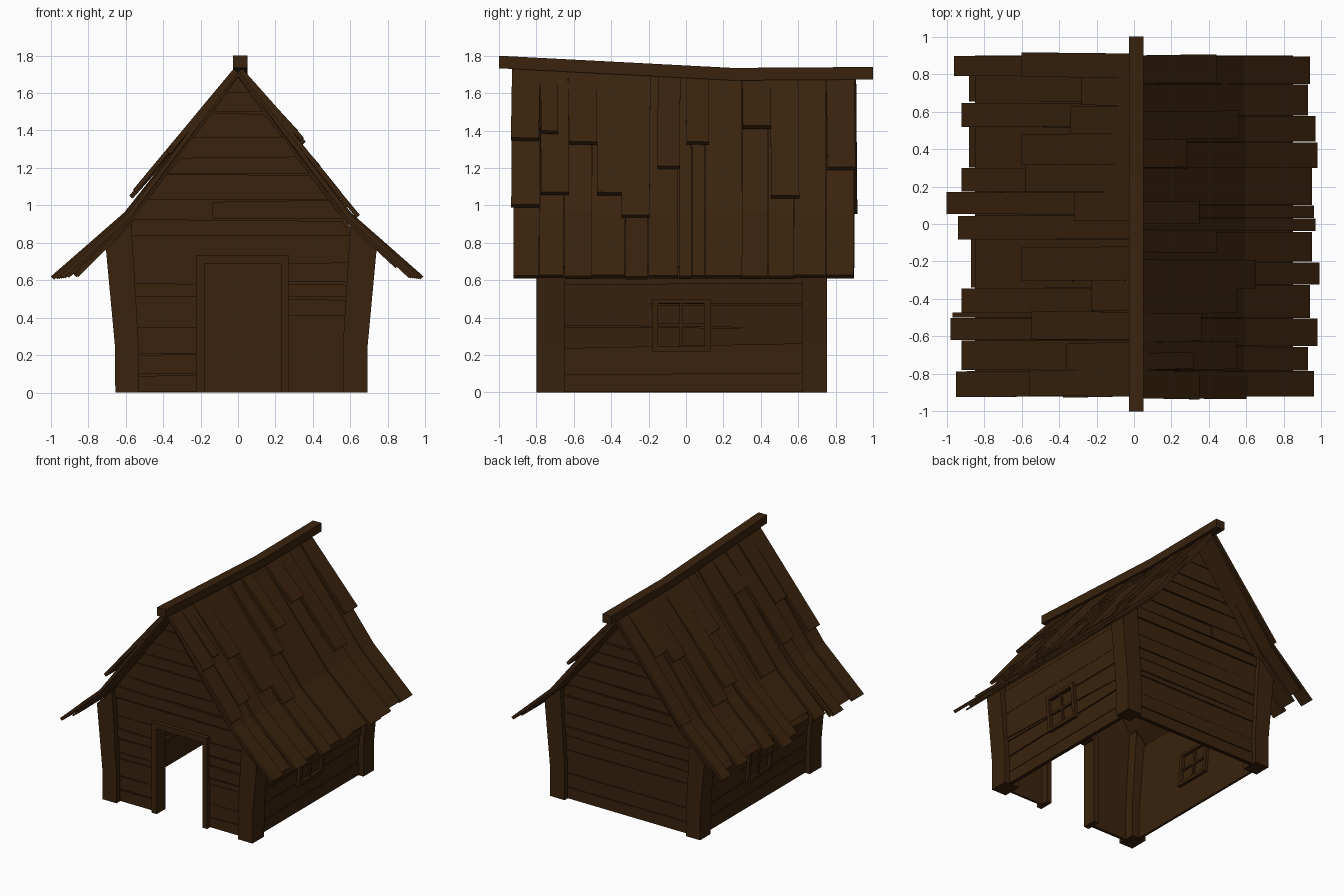
import bpy, bmesh, random

random.seed(4)
if "Cube" in bpy.data.objects:
    bpy.data.objects.remove(bpy.data.objects["Cube"])

wood = bpy.data.materials.new("dark_brown_wood")
wood.use_nodes = True
COLOR = (0.041, 0.0165, 0.004, 1)
wood.diffuse_color = COLOR
wood.node_tree.nodes["Principled BSDF"].inputs["Base Color"].default_value = COLOR


def rnd(a):
    return random.uniform(-a, a)


def make(name, solids):
    """One object from solids, each a list of matching cross-section loops."""
    bm = bmesh.new()
    for loops in solids:
        rings = [[bm.verts.new(p) for p in loop] for loop in loops]
        n = len(rings[0])
        for a, b in zip(rings, rings[1:]):
            for i in range(n):
                j = (i + 1) % n
                bm.faces.new((a[i], a[j], b[j], b[i]))
        bm.faces.new(rings[0][::-1])
        bm.faces.new(rings[-1])
    bmesh.ops.recalc_face_normals(bm, faces=bm.faces)
    mesh = bpy.data.meshes.new(name)
    bm.to_mesh(mesh)
    bm.free()
    mesh.materials.append(wood)
    obj = bpy.data.objects.new(name, mesh)
    bpy.context.collection.objects.link(obj)


def box(x0, x1, y0, y1, z0, z1):
    return [[(x0, y0, z), (x1, y0, z), (x1, y1, z), (x0, y1, z)] for z in (z0, z1)]


# ---- roof shape: sagging ridge, kinked slope ----
KX, KZ, LOW = 0.57, 0.93, 0.93


def apex(y):
    return 1.655 + max(0, 0.25 - y) * 0.045


def roof_point(side, x, y, lift):
    a = apex(y)
    z = a + (KZ - a) * x / KX if x < KX else KZ - LOW * (x - KX)
    return (side * (x + 0.73 * lift), y, z + 0.68 * lift)


def strip(side, y0, y1, reach, lift0, lift1, thick, skew=0.0):
    """Roof board from the ridge down to the given reach, bent at the kink."""
    end = reach - 0.73 * (lift1 + thick)
    stops = [0.0] + ([KX] if end > KX + 0.03 else []) + [end]
    loops = []
    for x in stops:
        lift = lift0 + (lift1 - lift0) * x / end
        s = skew * x / end
        loops.append([roof_point(side, x, y, lift + t) for y, t in
                      ((y0 + s, 0), (y1 + s, 0), (y1 + s, thick), (y0 + s, thick))])
    return loops


# Eave boards: (far y edge, eave reach), running from the front edge backwards
eaves = {
    1: [(-.78, .96), (-.65, .93), (-.50, .98), (-.32, .94), (-.20, .99), (-.04, .95),
        (.03, .97), (.10, .96), (.30, .95), (.44, .98), (.58, .97), (.75, .93), (.90, .94)],
    -1: [(-.78, .95), (-.62, .92), (-.50, .98), (-.47, .97), (-.34, .92), (-.08, .87),
         (.05, .94), (.17, 1.0), (.30, .92), (.52, .88), (.65, .92), (.79, .88), (.90, .96)],
}
# Overlapping upper boards: (y start, y end, reach)
uppers = {
    1: [(-.93, -.78, .35), (-.93, -.78, .60), (-.78, -.69, .32), (-.78, -.63, .55),
        (-.63, -.48, .36), (-.48, -.34, .55), (-.34, -.19, .65), (-.15, -.03, .44),
        (.0, .12, .35), (.30, .45, .28), (.45, .60, .56), (.75, .90, .44)],
    -1: [(.78, .91, .60), (.63, .78, .28), (.48, .63, .34), (.32, .48, .60), (.17, .32, .58),
         (.02, .17, .32), (-.30, -.12, .60), (-.46, -.30, .23), (-.62, -.47, .55),
         (-.78, -.63, .36), (-.92, -.78, .38), (-.92, -.78, .56)],
}
# Lift of the lower end of short, middle and long upper boards
lifts = {1: (.055, .045, .045), -1: (.035, .06, .025)}

for side, label in ((1, "left"), (-1, "right")):
    make(label + "_roof_sheet",
         [strip(side, a, b, 0.85, -.01, -.01, 0.012) for a, b in ((-.91, .25), (.25, .90))])
    boards, y = [], -.92
    for far, reach in eaves[side]:
        boards.append(strip(side, y, far - .003, reach, 0, (reach - .93) * .6, 0.024, rnd(.004)))
        y = far
    make(label + "_eave_boards", boards)
    boards = []
    for y0, y1, reach in uppers[side]:
        lift = lifts[side][(reach > .4) + (reach > .59)]
        boards.append(strip(side, y0, y1, reach, 0.008, lift, 0.024, rnd(.008)))
    make(label + "_upper_roof_boards", boards)

# Ridge beam, bent at the sag
make("ridge_beam", [[[(x, y, z + dz) for x, dz in ((-.027, 0), (.05, 0), (.05, .067), (-.027, .067))]
                     for y, z in ((-1, 1.733), (.25, 1.668), (1, 1.673))]])

# ---- corner posts: straight foot, then leaning outward ----
posts = []
for y0, y1 in ((-.80, -.65), (.62, .755)):
    for side, inner, outer in ((1, .56, .69), (-1, .53, .655)):
        loops = []
        for xi, xo, zi, zo in ((inner, outer, 0, 0), (inner, outer + .002, .25, .25),
                               (inner + .04, outer + .05, .9, .765)):
            loops.append([(side * xi, y0, zi), (side * xo, y0, zo),
                          (side * xo, y1, zo), (side * xi, y1, zi)])
        posts.append(loops)
make("corner_posts", posts)

# ---- gable end walls ----
right_edge = [(-.62, 0), (-.62, .25), (-.67, .80), (-.57, .915)]
left_edge = [(.57, .915), (.69, .80), (.65, .25), (.65, 0)]
door = [(.25, 0), (.25, .71), (-.20, .71), (-.20, 0)]


def gable_wall(name, y0, y1, hole):
    outline = right_edge + [(0, apex(y0) - .01)] + left_edge + hole
    make(name, [[[(x, y, z) for x, z in outline] for y in (y0, y1)]])


gable_wall("front_wall", -.745, -.728, door)
gable_wall("back_wall", .693, .71, [])


# ---- side walls ----
def wall_x(side, z):
    return (.64 if side > 0 else .61) + max(0, z - .25) * .09


def side_panel(side, y0, y1, z0, z1, out, inset):
    """Board on a side wall; z0 and z1 give its lower and upper edge at each end."""
    return [[(side * (wall_x(side, z) + d), y, z) for y, z in
             ((y0, z0[0]), (y1, z0[1]), (y1, z1[1]), (y0, z1[0]))] for d in (-inset, out)]


def side_rects(side, rects, out, inset):
    return [side_panel(side, a, b, (c, c), (d, d), out, inset) for a, b, c, d in rects]


frame = [(-.18, -.15, .22, .50), (.10, .13, .22, .50), (-.15, .10, .22, .245), (-.15, .10, .475, .50)]
bars = [(-.034, -.016, .245, .475), (-.15, .10, .35, .368)]
for side, label in ((1, "left"), (-1, "right")):
    make(label + "_wall", side_rects(side, [(-.73, .70, 0, .25), (-.73, .70, .25, .80)], 0, .015))
    # Long planks, then two short patch boards
    planks, lo = [], (.004, .004)
    for z in (.11, .24, .36, .48, .59, .79):
        hi = (z + rnd(.02), z + rnd(.02))
        planks.append(side_panel(side, -.66, .63, lo, (hi[0] - .006, hi[1] - .006),
                                 .006 + random.random() * .008, .01))
        lo = hi
    planks.append(side_panel(side, .21, .63, (.35, .33), (.45, .44), .018, .01))
    planks.append(side_panel(side, -.66, -.19, (.38, .365), (.475, .48), .018, .01))
    make(label + "_wall_planks", planks)
    # Window with frame and crossbars, showing outside and inside
    make(label + "_window_frame", side_rects(side, frame, .035, .04))
    make(label + "_window_bars", side_rects(side, bars, .025, .03))


# ---- gable planks ----
def half_width(z, y):
    if z < .9:
        return .60
    a = apex(y)
    return max(.01, KX * (a - z) / (a - KZ) - .012)


def gable_planks(name, y, out, spans_low):
    """Rows of uneven boards on a gable end; out is -1 for front, 1 for back."""
    rows = [.004, .10, .21, .36, .41, .51, .59, .70, .84, .93, 1.03, 1.17, 1.27, 1.36, 1.50, 1.61]
    planks = []
    for z0, z1 in zip(rows, rows[1:]):
        w0, w1 = half_width(z0, y), half_width(z1, y)
        if z1 <= .72:
            spans = spans_low
        elif z0 == .93:
            spans = [(-1, -.14), (-.136, 1)]
        else:
            spans = [(-1, 1)]
        for a, b in spans:
            d = .004 + random.random() * .012 + (.01 if z0 == .84 else 0)
            quad = [(max(a, -w0), z0), (min(b, w0), z0),
                    (min(b, w1), z1 - .01 + rnd(.008)), (max(a, -w1), z1 - .01 + rnd(.008))]
            planks.append([[(x, yy, z) for x, z in quad] for yy in (y - out * .01, y + out * d)])
    make(name, planks)


gable_planks("front_planks", -.745, -1, [(-.6, -.21), (.26, .6)])
gable_planks("back_planks", .71, 1, [(-.6, .6)])

# Door frame around the open doorway
make("door_frame", [box(-.225, -.18, -.785, -.67, 0, .735),
                    box(.23, .272, -.785, -.67, 0, .735),
                    box(-.18, .23, -.785, -.67, .69, .735)])
